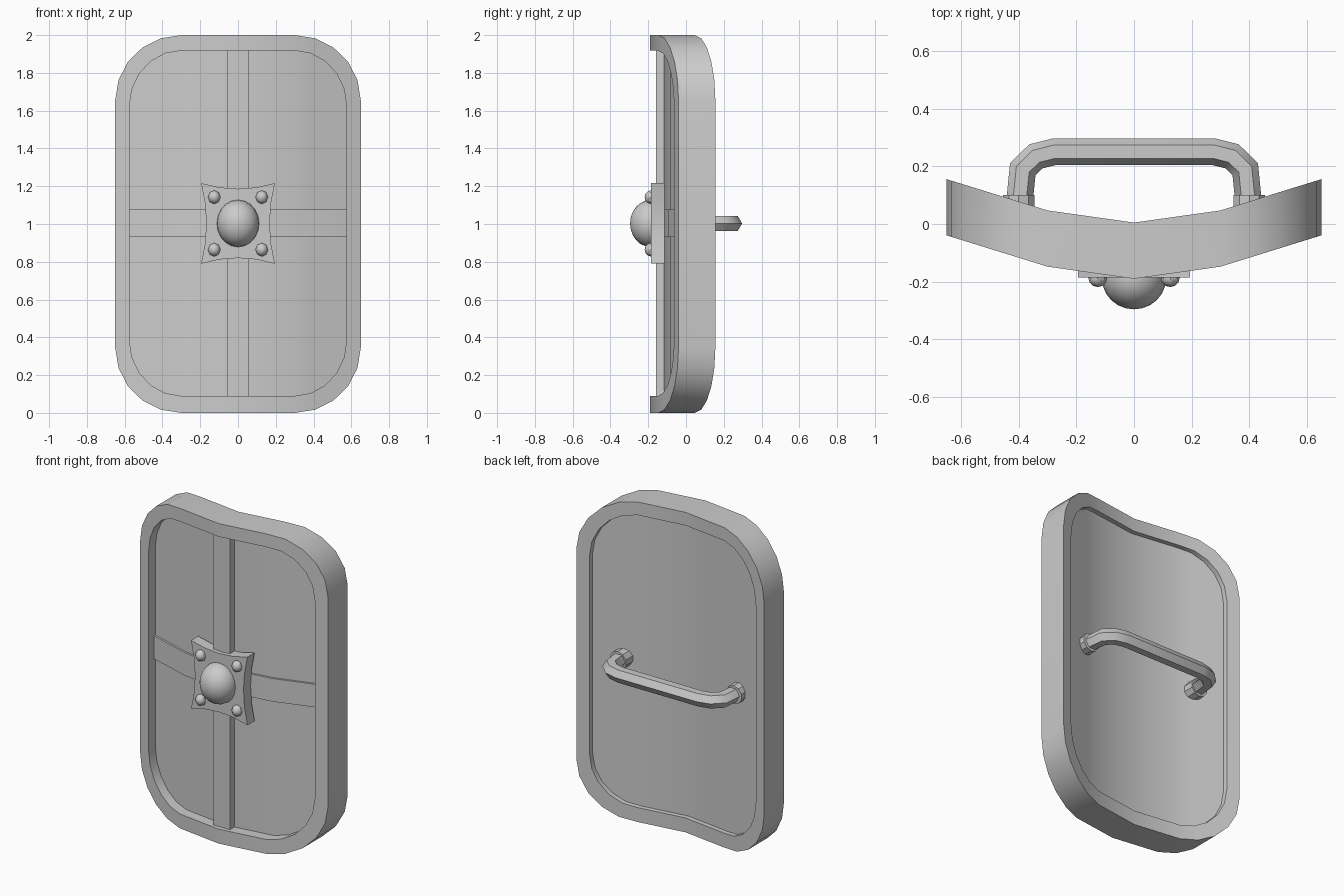
import bpy, bmesh, math
from mathutils import Vector

if "Cube" in bpy.data.objects:
    bpy.data.objects.remove(bpy.data.objects["Cube"])


def bend(x):
    # backward sweep of the shield across its width
    x = abs(x)
    return x * 0.14 if x < 0.3 else 0.042 + (x - 0.3) * 0.31


def finish(name, bm, smooth=True):
    bmesh.ops.recalc_face_normals(bm, faces=bm.faces)
    me = bpy.data.meshes.new(name)
    bm.to_mesh(me)
    bm.free()
    ob = bpy.data.objects.new(name, me)
    bpy.context.collection.objects.link(ob)
    if smooth:
        bpy.ops.object.select_all(action='DESELECT')
        bpy.context.view_layer.objects.active = ob
        ob.select_set(True)
        bpy.ops.object.shade_smooth_by_angle(angle=math.radians(35))
    return ob


def half_outline(hz, rx, rz):
    # upper half of a rounded rectangle, left to right
    right = [(0.3 + rx * math.sin(a), hz - rz + rz * math.cos(a))
             for a in (math.radians(18 * i) for i in range(6))]
    return [(-x, z) for x, z in reversed(right)] + [(0, hz)] + right


def ring(bm, half, zc, y):
    top = [bm.verts.new((x, y + bend(x), zc + z)) for x, z in half]
    bot = [bm.verts.new((x, y + bend(x), zc - z)) for x, z in half]
    return top, bot


# shield body: thick rim with a recessed panel on both sides
bm = bmesh.new()
outer, inner = half_outline(1.0, 0.35, 0.345), half_outline(0.914, 0.275, 0.295)
rings = [ring(bm, inner, 1.004, -0.123), ring(bm, inner, 1.004, -0.19),
         ring(bm, outer, 1.0, -0.19), ring(bm, outer, 1.0, 0.005),
         ring(bm, inner, 1.004, 0.005), ring(bm, inner, 1.004, -0.025)]
loops = [t + b[::-1] for t, b in rings]
for p, q in zip(loops, loops[1:]):
    for i in range(len(p)):
        j = (i + 1) % len(p)
        bm.faces.new((p[i], p[j], q[j], q[i]))
for t, b in (rings[0], rings[-1]):
    for i in range(len(t) - 1):
        bm.faces.new((t[i], t[i + 1], b[i + 1], b[i]))
finish("shield_body", bm)


def strip(name, xs, z0, z1, front, back):
    # closed bar following the bend through the given stations
    bm = bmesh.new()
    secs = [[bm.verts.new((x, y, z)) for y, z in
             ((front(x), z0), (front(x), z1), (back(x), z1), (back(x), z0))] for x in xs]
    for p, q in zip(secs, secs[1:]):
        for i in range(4):
            j = (i + 1) % 4
            bm.faces.new((p[i], p[j], q[j], q[i]))
    bm.faces.new(secs[0])
    bm.faces.new(secs[-1])
    return finish(name, bm)


# front reinforcing bars
strip("horizontal_band", (-0.58, -0.3, 0, 0.3, 0.58), 0.932, 1.076,
      lambda x: bend(x) - 0.136, lambda x: bend(x) - 0.11)
strip("vertical_bar", (-0.056, 0.056), 0.09, 1.918, lambda x: -0.16, lambda x: -0.10)

# concave-sided boss plate
bm = bmesh.new()
ZC, HX, HZ, N = 1.003, 0.195, 0.213, 4
pts = []
for side in range(4):
    for i in range(N):
        t = -1 + 2 * i / N
        d = 1 - 0.14 * (1 - t * t)
        c, s = [(1, 0), (0, 1), (-1, 0), (0, -1)][side]
        pts.append((HX * (c * d - s * t), ZC + HZ * (s * d + c * t)))
face = bm.faces.new([bm.verts.new((x, -0.185, z)) for x, z in pts])
ext = bmesh.ops.extrude_face_region(bm, geom=[face])
bmesh.ops.translate(bm, vec=(0, 0.07, 0),
                    verts=[v for v in ext['geom'] if isinstance(v, bmesh.types.BMVert)])
finish("boss_plate", bm)


def dome(name, loc, scale, seg, rings):
    bm = bmesh.new()
    bmesh.ops.create_uvsphere(bm, u_segments=seg, v_segments=rings, radius=1)
    for v in bm.verts:
        x, y, z = v.co
        v.co = Vector((loc[0] + x * scale[0], loc[1] - z * scale[1], loc[2] + y * scale[2]))
    ob = finish(name, bm)
    ob.data.shade_smooth()
    return ob


# central boss and its rivets
dome("boss", (0, -0.187, ZC), (0.112, 0.109, 0.125), 20, 12)
for sx in (-1, 1):
    for sz in (-1, 1):
        dome("rivet", (sx * 0.126, -0.186, ZC + sz * 0.139), (0.033, 0.033, 0.036), 8, 6)

# back handle: hexagonal tube swept along a bent path
half = [(0.275, 0.251), (0.34, 0.235), (0.386, 0.19), (0.402, 0.03)]
path = [Vector((-x, y, ZC)) for x, y in reversed(half)] + [Vector((x, y, ZC)) for x, y in half]
bm = bmesh.new()
secs = []
for k, p in enumerate(path):
    a = (p - path[k - 1]).normalized() if k else None
    b = (path[k + 1] - p).normalized() if k < len(path) - 1 else None
    a, b = a or b, b or a
    tan = (a + b).normalized()
    nrm = Vector((-tan.y, tan.x, 0)) / max(0.6, tan.dot(a))
    secs.append([bm.verts.new(p + nrm * 0.046 * math.cos(t) + Vector((0, 0, 0.046 * math.sin(t))))
                 for t in (i * math.pi / 3 for i in range(6))])
for p, q in zip(secs, secs[1:]):
    for i in range(6):
        j = (i + 1) % 6
        bm.faces.new((p[i], p[j], q[j], q[i]))
bm.faces.new(secs[0])
bm.faces.new(secs[-1])
finish("handle", bm).data.shade_smooth()

# handle mounts
for sx in (-1, 1):
    bm = bmesh.new()
    bmesh.ops.create_cone(bm, cap_ends=True, segments=10, radius1=0.057, radius2=0.057, depth=0.09)
    for v in bm.verts:
        x, y, z = v.co
        v.co = Vector((sx * 0.4 + x, 0.056 + z, ZC - y))
    ob = finish("handle_mount", bm)
    bpy.ops.object.shade_smooth_by_angle(angle=math.radians(50))
